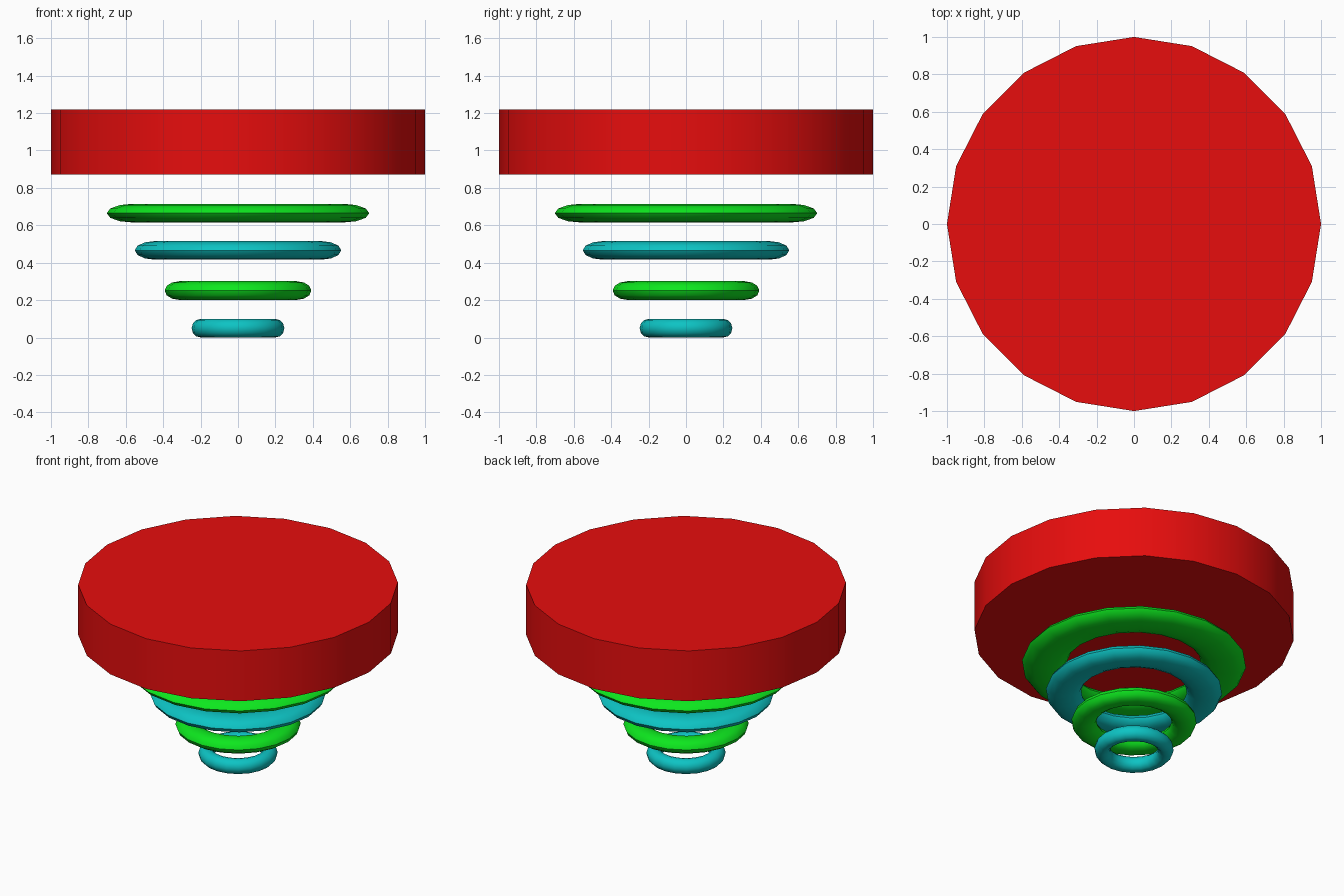
import bpy, math

if "Cube" in bpy.data.objects:
    bpy.data.objects.remove(bpy.data.objects["Cube"])

def material(name, rgb):
    m = bpy.data.materials.new(name)
    m.diffuse_color = (*rgb, 1)
    m.use_nodes = True
    m.node_tree.nodes["Principled BSDF"].inputs["Base Color"].default_value = m.diffuse_color
    return m

red = material("red", (0.8, 0.004, 0.004))
green = material("green", (0.004, 0.8, 0.013))
teal = material("teal", (0.004, 0.55, 0.55))

def finish(name, mat):
    ob = bpy.context.object
    ob.name = name
    ob.data.materials.append(mat)
    bpy.ops.object.shade_smooth_by_angle(angle=math.radians(40))

# Thick disc on top
bpy.ops.mesh.primitive_cylinder_add(vertices=20, radius=1, depth=0.347, location=(0, 0, 1.045))
finish("top_disc", red)

# Floating rings, one torus widened more at each level
rings = [(0.248, 0.05, teal), (0.392, 0.251, green), (0.552, 0.466, teal), (0.702, 0.665, green)]
for i, (outer, z, mat) in enumerate(rings):
    bpy.ops.mesh.primitive_torus_add(major_segments=20, minor_segments=12,
                                     major_radius=0.2, minor_radius=0.05, location=(0, 0, z))
    s = outer / 0.25
    bpy.context.object.scale = (s, s, 1)
    bpy.ops.object.transform_apply(location=False, rotation=False, scale=True)
    finish(f"ring_{i + 1}", mat)
